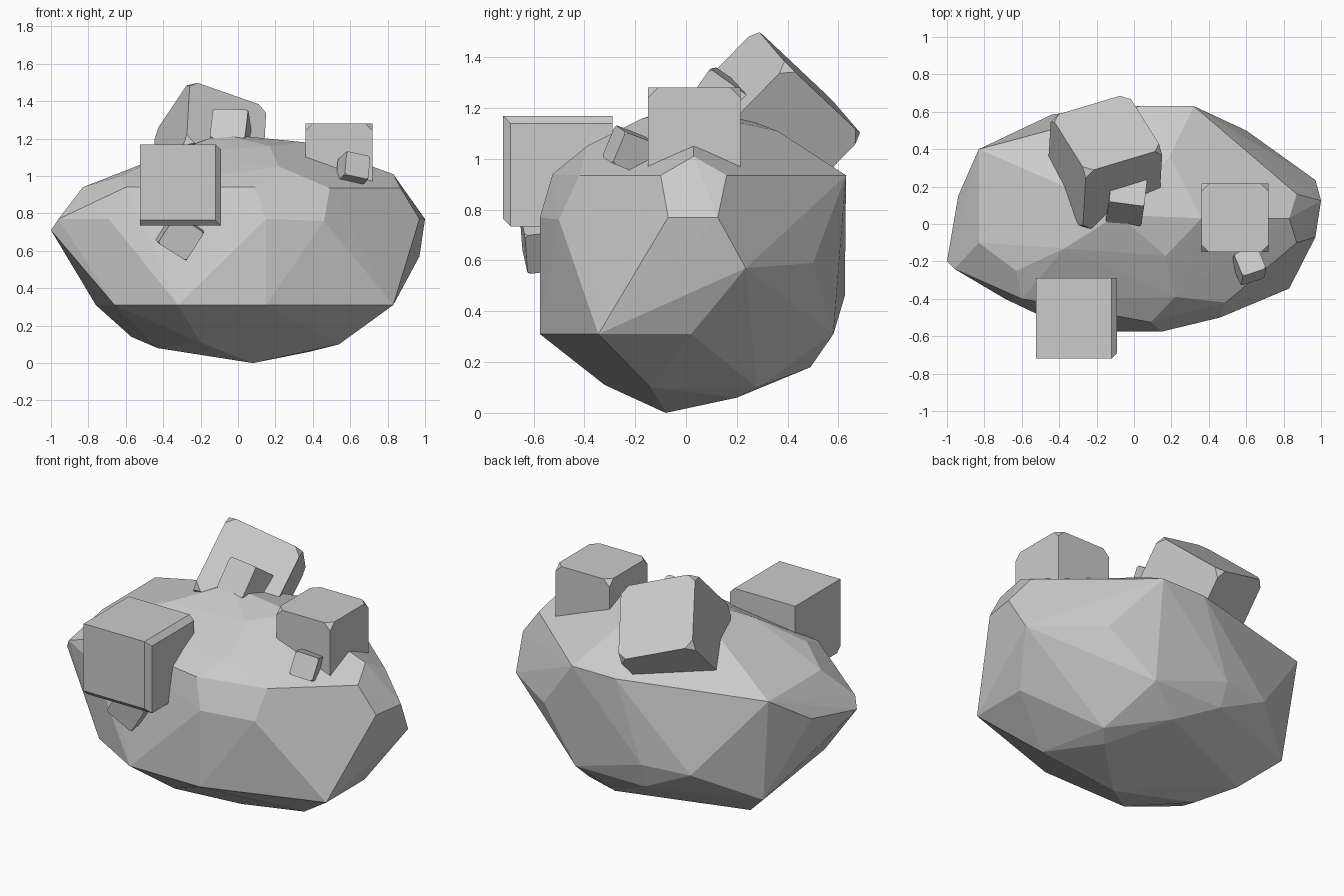
import bpy, bmesh
from math import radians
from mathutils import Vector, Matrix, Euler

if "Cube" in bpy.data.objects:
    bpy.data.objects.remove(bpy.data.objects["Cube"])


def finish(bm, name):
    bmesh.ops.recalc_face_normals(bm, faces=bm.faces)
    me = bpy.data.meshes.new(name)
    bm.to_mesh(me)
    bm.free()
    ob = bpy.data.objects.new(name, me)
    bpy.context.collection.objects.link(ob)
    return ob


def crystal(name, center, size, rot=None, clip=0.0, edges=None):
    """Cube with clipped corners or a few chamfered edges."""
    bm = bmesh.new()
    bmesh.ops.create_cube(bm, size=1)
    bmesh.ops.scale(bm, vec=Vector(size), verts=bm.verts)
    if edges:
        chosen = []
        for e in bm.edges:
            m = (e.verts[0].co + e.verts[1].co) / 2
            sign = tuple(0 if abs(c) < 1e-4 else (1 if c > 0 else -1) for c in m)
            if sign in edges:
                chosen.append(e)
        bmesh.ops.bevel(bm, geom=chosen, offset=clip, segments=1, affect='EDGES')
    elif clip:
        bmesh.ops.bevel(bm, geom=list(bm.verts), offset=clip, segments=1, affect='VERTICES')
    m = Matrix.Translation(center)
    if rot is not None:
        m = m @ rot.to_4x4()
    bm.transform(m)
    return finish(bm, name)


def axes(a, b):
    """Rotation whose x follows a and y lies near b."""
    x = Vector(a).normalized()
    y = Vector(b)
    y = (y - x * y.dot(x)).normalized()
    return Matrix((x, y, x.cross(y))).transposed()


# faceted boulder: convex hull of its corner points, tier by tier
tiers = [
    (.08, -.08, 0), (.54, -.14, .10), (.45, .28, .10), (.38, .20, .06),
    (-.20, -.32, .11), (-.43, .0, .08), (-.57, .2, .14), (.13, .49, .18),
    (-.66, -.38, .31), (-.32, -.575, .31), (.15, -.575, .31), (.83, -.345, .31),
    (.83, .02, .31), (.33, .58, .31), (-.13, .58, .31), (-.76, .35, .31),
    (-.14, .625, .46), (-.44, .585, .46), (.6, .5, .59), (.97, .235, .57),
    (-1, -.2, .71), (-.96, -.24, .77), (-.69, -.4, .77), (.15, -.575, .77),
    (.46, -.5, .76), (.97, -.07, .77), (1, .125, .77), (-.94, .15, .77),
    (-.6, -.4, .94), (.09, -.525, .94), (.49, -.42, .935), (.87, -.1, .935),
    (.87, .16, .935), (.32, .63, .935), (.03, .63, .935), (-.83, .4, .94),
    (-.83, -.1, .94), (-.63, -.25, 1.0), (.22, -.39, 1.05), (.83, .03, 1.01),
    (-.37, -.13, 1.12), (-.37, .2, 1.12), (.17, -.17, 1.16), (.19, .36, 1.11),
    (.36, .03, 1.18), (-.09, .05, 1.225)]
bm = bmesh.new()
for p in tiers:
    bm.verts.new(p)
res = bmesh.ops.convex_hull(bm, input=list(bm.verts))
bmesh.ops.delete(bm, geom=[v for v in bm.verts if not v.link_faces], context='VERTS')
finish(bm, "boulder")

# large cubic crystals
crystal("front_crystal", (-.3075, -.505, .952), (.435, .43, .435), clip=.03,
        edges={(1, -1, 0), (1, 0, 1), (0, -1, -1)})
crystal("right_crystal", (.54, .033, 1.1), (.36, .365, .36), clip=.04)
crystal("top_crystal", (-.155, .33, 1.14), (.45, .45, .45),
        axes((.40, .12, -.14), (-.25, .27, -.25)), clip=.045)

# small crystals growing beside the large ones
crystal("top_bud", (-.04, .13, 1.225), (.19, .19, .19),
        axes((.19, -.025, -.005), (.04, .15, -.11)), clip=.012)
crystal("front_bud", (-.31, -.55, .68), (.18, .18, .18),
        Euler((radians(8), radians(32), radians(8))).to_matrix(), clip=.012)
crystal("right_bud", (.615, -.225, 1.035), (.135, .135, .135),
        Euler((radians(-20), radians(12), radians(18))).to_matrix(), clip=.012)
